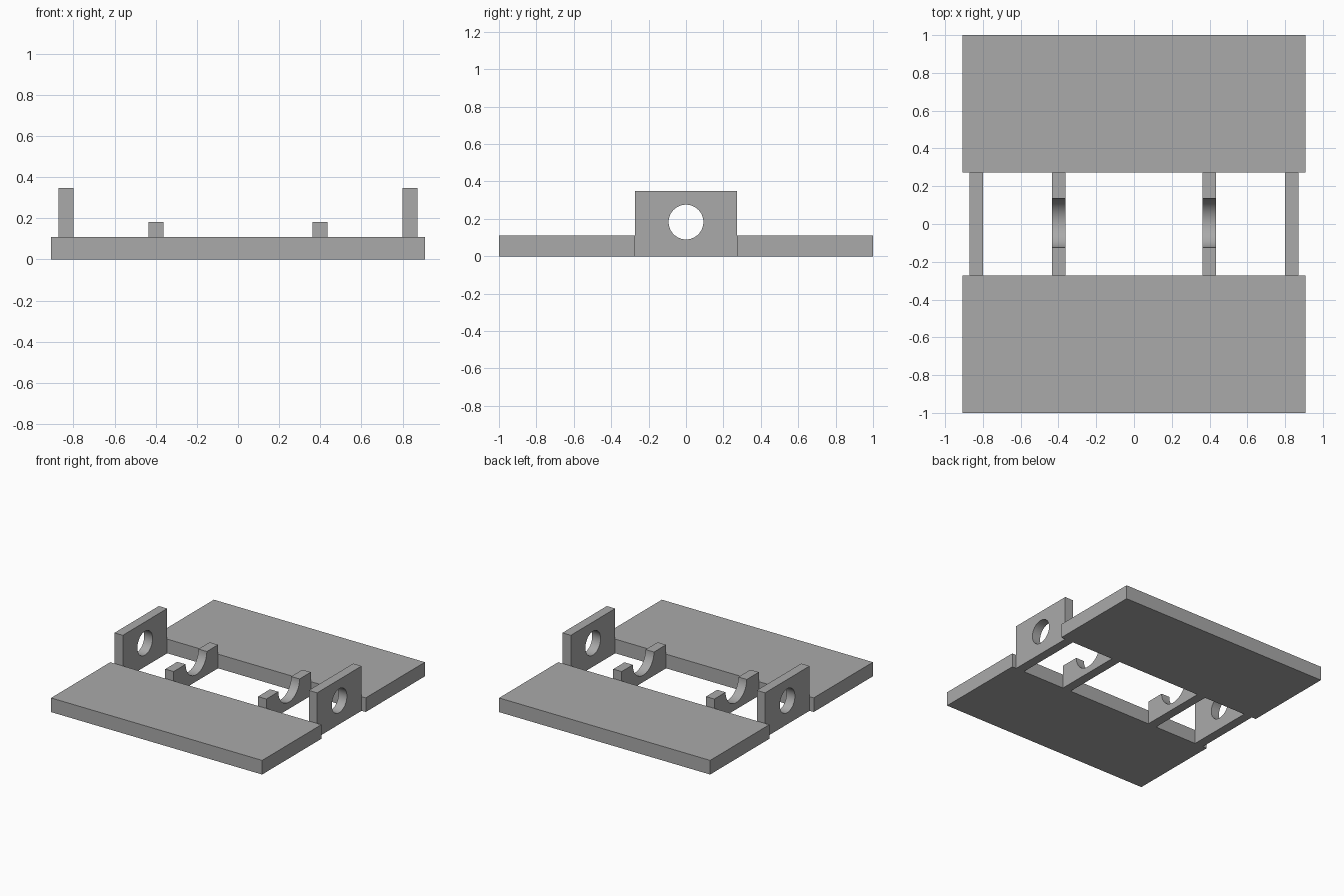
import bpy, math

if "Cube" in bpy.data.objects:
    bpy.data.objects.remove(bpy.data.objects["Cube"])

gray = bpy.data.materials.new("plain gray")
gray.diffuse_color = (0.40, 0.40, 0.40, 1)
gray.use_nodes = True
gray.node_tree.nodes["Principled BSDF"].inputs["Base Color"].default_value = gray.diffuse_color

HALF = 0.273      # half the gap between the two slabs
AXIS_Z = 0.183    # height of the shaft axis


def arc(cy, r, start, end, n):
    """Points (y, z) on an arc around the shaft axis."""
    return [(cy + r * math.cos(start + (end - start) * i / n),
             AXIS_Z + r * math.sin(start + (end - start) * i / n))
            for i in range(n + 1)]


def plate(name, loops, x0, x1):
    """Extrude a (y, z) profile, with optional holes, from x0 to x1."""
    curve = bpy.data.curves.new(name, 'CURVE')
    curve.dimensions = '2D'
    curve.fill_mode = 'BOTH'
    curve.extrude = (x1 - x0) / 2
    for loop in loops:
        s = curve.splines.new('POLY')
        s.points.add(len(loop) - 1)
        for p, (y, z) in zip(s.points, loop):
            p.co = (y, z, 0, 1)
        s.use_cyclic_u = True
    ob = bpy.data.objects.new(name, curve)
    bpy.context.collection.objects.link(ob)
    # profile plane (x, y) -> world (y, z), thickness -> world x
    ob.rotation_euler = (math.pi / 2, 0, math.pi / 2)
    ob.location.x = (x0 + x1) / 2
    bpy.ops.object.select_all(action='DESELECT')
    bpy.context.view_layer.objects.active = ob
    ob.select_set(True)
    bpy.ops.object.convert(target='MESH')
    ob = bpy.context.object
    ob.data.materials.clear()
    ob.data.materials.append(gray)
    # weld caps to sides
    bpy.ops.object.mode_set(mode='EDIT')
    bpy.ops.mesh.select_all(action='SELECT')
    bpy.ops.mesh.remove_doubles(threshold=0.0001)
    bpy.ops.mesh.normals_make_consistent(inside=False)
    bpy.ops.object.mode_set(mode='OBJECT')
    bpy.ops.object.shade_smooth_by_angle(angle=math.radians(30))
    return ob


def rect(y0, y1, z1):
    return [(y0, 0), (y1, 0), (y1, z1), (y0, z1)]


# Front and back slabs
plate("front_slab", [rect(-1, -HALF, 0.11)], -0.908, 0.908)
plate("back_slab", [rect(HALF, 1, 0.11)], -0.908, 0.908)

# Outer brackets with a round hole, inner cradles with a half-round notch
hole = arc(0, 0.093, 0, 2 * math.pi, 48)[:-1]
notch = arc(0.005, 0.13, 0, -math.pi, 32)
cradle = [(-HALF, 0), (HALF, 0), (HALF, AXIS_Z)] + notch + [(-HALF, AXIS_Z)]
for side, s in (("left", -1), ("right", 1)):
    a, b = sorted((s * 0.80, s * 0.872))
    plate(side + "_bracket", [rect(-HALF, HALF, 0.348), hole], a, b)
    a, b = sorted((s * 0.363, s * 0.435))
    plate(side + "_cradle", [cradle], a, b)
